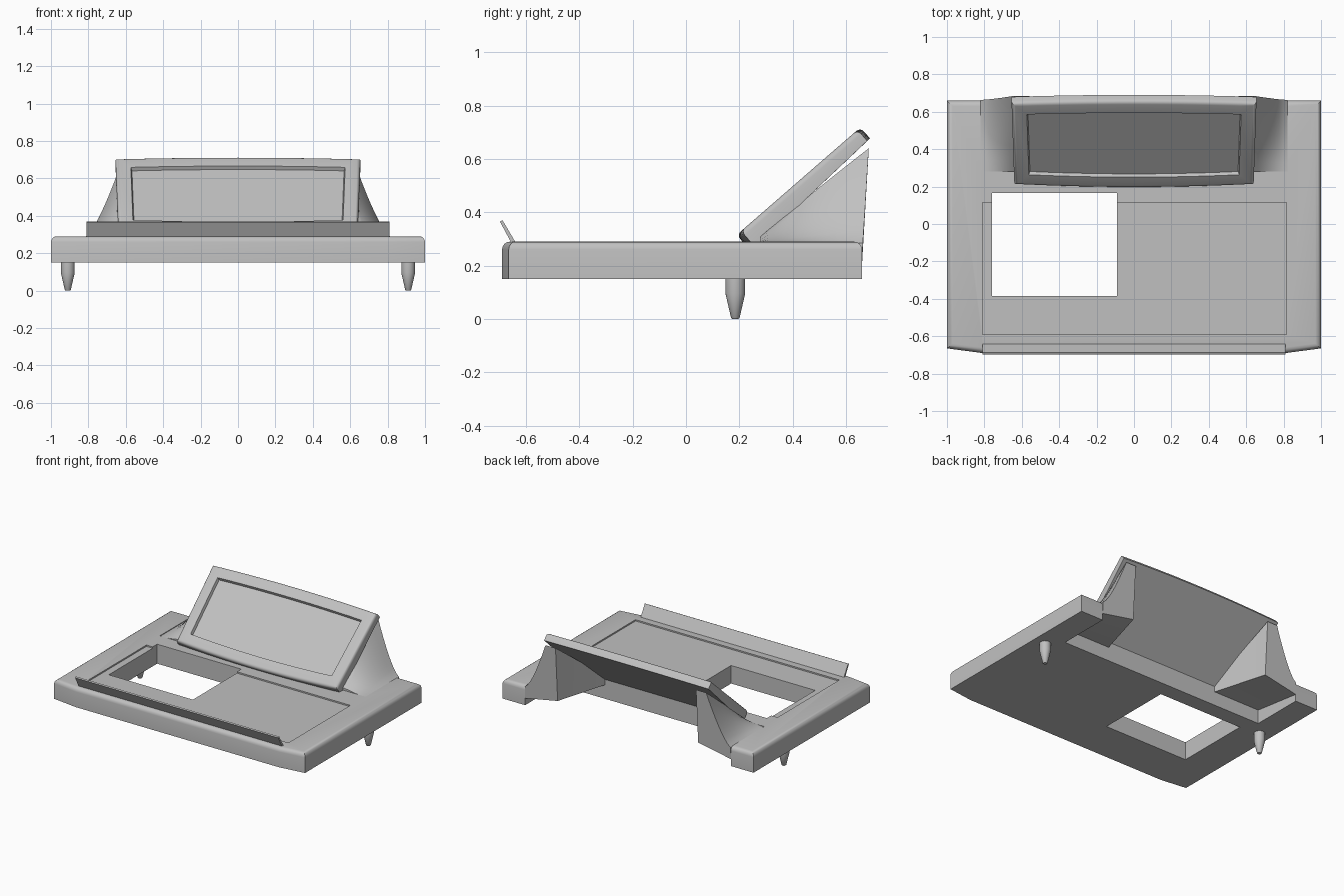
import bpy, bmesh, math
from mathutils import Matrix, Vector

cube = bpy.data.objects.get("Cube")
if cube:
    bpy.data.objects.remove(cube, do_unlink=True)

grey = bpy.data.materials.new("light_grey")
grey.use_nodes = True
COL = (0.53, 0.53, 0.53, 1)
grey.diffuse_color = COL
grey.node_tree.nodes["Principled BSDF"].inputs["Base Color"].default_value = COL


def finish(bm, name, smooth=True):
    bmesh.ops.recalc_face_normals(bm, faces=bm.faces[:])
    me = bpy.data.meshes.new(name)
    bm.to_mesh(me)
    bm.free()
    ob = bpy.data.objects.new(name, me)
    bpy.context.collection.objects.link(ob)
    me.materials.append(grey)
    if smooth:
        bpy.ops.object.select_all(action='DESELECT')
        ob.select_set(True)
        bpy.context.view_layer.objects.active = ob
        bpy.ops.object.shade_smooth_by_angle(angle=math.radians(35))
    return ob


def prism(pts, vec):
    """Extrude a closed polygon of 3D points along a vector."""
    bm = bmesh.new()
    f = bm.faces.new([bm.verts.new(p) for p in pts])
    r = bmesh.ops.extrude_face_region(bm, geom=[f])
    bmesh.ops.translate(bm, vec=vec, verts=[v for v in r["geom"] if isinstance(v, bmesh.types.BMVert)])
    bmesh.ops.recalc_face_normals(bm, faces=bm.faces[:])
    return bm


def box(x0, x1, y0, y1, z0, z1):
    return prism([(x0, y0, z0), (x1, y0, z0), (x1, y1, z0), (x0, y1, z0)], (0, 0, z1 - z0))


# Base: tray body with two rear arms, rounded along its outer top edges
Z0, Z1 = 0.15, 0.29
half = [(0.81, -0.69), (1, -0.665), (1, 0.66), (0.82, 0.66), (0.82, 0.28)]
outline = half + [(-x, y) for x, y in reversed(half)]
bm = prism([(x, y, Z0) for x, y in outline], (0, 0, Z1 - Z0))
rim = []
for e in bm.edges:
    m = (e.verts[0].co + e.verts[1].co) / 2
    if min(v.co.z for v in e.verts) > Z1 - 0.001 and (abs(m.x) > 0.99 or m.y < -0.66 or m.y > 0.65):
        rim.append(e)
bmesh.ops.bevel(bm, geom=rim, offset=0.03, segments=4, profile=0.5, affect='EDGES')
base = finish(bm, "base")

# Shallow recess and rectangular opening
cutters = [finish(box(-0.81, 0.815, -0.59, 0.115, Z1 - 0.01, Z1 + 0.1), "recess_cutter", False),
           finish(box(-0.76, -0.09, -0.385, 0.165, 0.05, 0.5), "opening_cutter", False)]
bpy.context.view_layer.objects.active = base
for c in cutters:
    mod = base.modifiers.new(c.name, 'BOOLEAN')
    mod.operation = 'DIFFERENCE'
    mod.solver = 'EXACT'
    mod.object = c
    bpy.ops.object.modifier_apply(modifier=mod.name)
for c in cutters:
    bpy.data.objects.remove(c, do_unlink=True)

# Slanted front lip
lip = [(-0.635, 0.28), (-0.652, 0.28), (-0.698, 0.365), (-0.688, 0.37)]
finish(prism([(-0.81, y, z) for y, z in lip], (1.62, 0, 0)), "front_lip", False)

# Tilted screen housing with bowed top and bottom edges and a sunken panel
A = math.radians(41)
U = Vector((0, math.cos(A), math.sin(A)))
N = Vector((0, -math.sin(A), math.cos(A)))
ORG = Vector((0, 0.19, 0.315))
THICK, SEG = 0.08, 16
pts = []
for i in range(SEG + 1):
    t = -1 + 2 * i / SEG
    pts.append(ORG + Vector((0.64 * t, 0, 0)) + U * (0.022 * t * t))
for i in range(SEG + 1):
    t = 1 - 2 * i / SEG
    pts.append(ORG + Vector((0.655 * t, 0, 0)) + U * (0.615 - 0.014 * t * t))
bm = prism(pts, -N * THICK)
for v in bm.verts:  # thinner upper end
    d = v.co - ORG
    if d.dot(N) < -0.01 and d.dot(U) > 0.5:
        v.co += N * 0.025
front = max((f for f in bm.faces if f.normal.dot(N) > 0.95), key=lambda f: f.calc_area())
bmesh.ops.bevel(bm, geom=list(front.edges), offset=0.02, segments=4, profile=0.5, affect='EDGES')
bm.normal_update()
front = max((f for f in bm.faces if f.normal.dot(N) > 0.95), key=lambda f: f.calc_area())
bmesh.ops.inset_region(bm, faces=[front], thickness=0.06, use_even_offset=True)
bmesh.ops.inset_region(bm, faces=[front], thickness=0.006, depth=-0.02, use_even_offset=True)
finish(bm, "screen_housing")


# Flared supports between the arms and the screen
def support(side, name):
    bm = bmesh.new()
    rings, ny, ns = [], 8, 8
    for j in range(ny + 1):
        k = j / ny
        y = 0.28 + 0.38 * k
        zt = 0.275 + 0.869 * (y - 0.24)
        xi = 0.45 + 0.11 * k
        sec = [(0.82 - 0.18 * i / ns, 0.285 + (zt - 0.285) * (i / ns) ** 1.4) for i in range(ns + 1)]
        sec += [(xi, zt), (xi, 0.25), (0.82, 0.25 - 0.05 * k)]
        rings.append([bm.verts.new((side * x, y + 0.025 * k * max(0, (z - 0.23) / 0.4), z)) for x, z in sec])
    n = len(rings[0])
    for a, b in zip(rings, rings[1:]):
        for i in range(n):
            bm.faces.new((a[i], a[(i + 1) % n], b[(i + 1) % n], b[i]))
    bm.faces.new(rings[0])
    bm.faces.new(rings[-1])
    finish(bm, name)


# Tapered feet
def foot(side, name):
    bm = bmesh.new()
    prof = [(0.037, 0.16), (0.037, 0.095), (0.016, 0.004), (0.012, 0.0)]
    n = 24
    rings = [[bm.verts.new((side * 0.91 + r * math.cos(2 * math.pi * i / n),
                            0.185 + r * math.sin(2 * math.pi * i / n), z)) for i in range(n)]
             for r, z in prof]
    for a, b in zip(rings, rings[1:]):
        for i in range(n):
            bm.faces.new((a[i], a[(i + 1) % n], b[(i + 1) % n], b[i]))
    bm.faces.new(rings[0])
    bm.faces.new(rings[-1])
    finish(bm, name)


for side, label in ((1, "left"), (-1, "right")):
    support(side, label + "_support")
    foot(side, label + "_foot")
